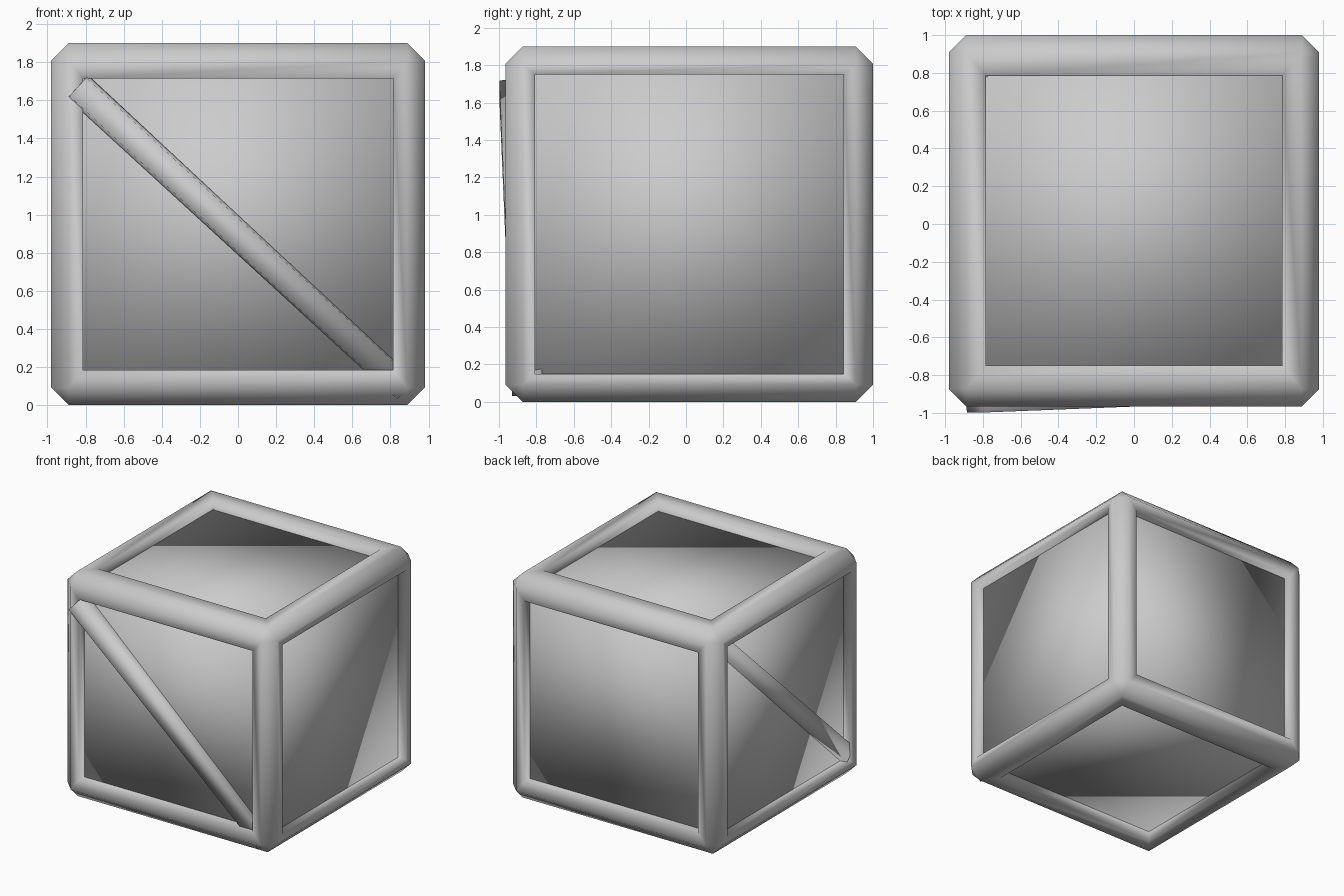
import bpy, bmesh
from mathutils import Vector, Matrix

old = bpy.data.objects.get("Cube")
if old:
    bpy.data.objects.remove(old, do_unlink=True)

grey = bpy.data.materials.new("plain_grey")
grey.use_nodes = True
COLOUR = (0.6, 0.6, 0.6, 1)
grey.diffuse_color = COLOUR
grey.node_tree.nodes["Principled BSDF"].inputs["Base Color"].default_value = COLOUR

MID = Vector((0, 0.0175, 0.95))          # crate centre
OUTER = Vector((0.98, 0.9825, 0.95))     # half size of the frame
PANEL = Vector((0.905, 0.9025, 0.863))   # half size of the inner box
CHAMFER = 0.092
WALL = 0.13                              # depth of the frame's inner walls
# Rim width along x, y, z for the faces looking along x, y and z
RIMS = [(0, 0.157, 0.15), (0.167, 0, 0.185), (0.195, 0.215, 0)]


def finish(name, bm):
    bmesh.ops.recalc_face_normals(bm, faces=bm.faces)
    for f in bm.faces:
        f.smooth = True
    mesh = bpy.data.meshes.new(name)
    bm.to_mesh(mesh)
    bm.free()
    mesh.materials.append(grey)
    ob = bpy.data.objects.new(name, mesh)
    bpy.context.collection.objects.link(ob)


def box(half):
    bm = bmesh.new()
    bmesh.ops.create_cube(bm, size=2)
    bmesh.ops.scale(bm, verts=bm.verts, vec=half)
    return bm


# Inner box with soft normals across its edges
bm = box(PANEL)
bmesh.ops.translate(bm, verts=bm.verts, vec=MID)
finish("inner_box", bm)

# Chamfered frame with an opening in each side
bm = box(OUTER)
bmesh.ops.bevel(bm, geom=bm.edges[:], offset=CHAMFER, offset_type='OFFSET',
                segments=1, profile=0.5, affect='EDGES')
bm.normal_update()
sides = [f for f in bm.faces if max(abs(c) for c in f.normal) > 0.99]
for f in sides:
    normal = f.normal.copy()
    axis = max(range(3), key=lambda i: abs(normal[i]))
    bmesh.ops.inset_individual(bm, faces=[f], thickness=0.05)
    for v in f.verts:
        for i in range(3):
            if i != axis:
                v.co[i] = (OUTER[i] - RIMS[axis][i]) * (1 if v.co[i] > 0 else -1)
    bmesh.ops.inset_individual(bm, faces=[f], thickness=0.001)
    bmesh.ops.translate(bm, verts=f.verts, vec=-normal * WALL)
bmesh.ops.delete(bm, geom=sides, context='FACES')
bmesh.ops.translate(bm, verts=bm.verts, vec=MID)
finish("frame", bm)


def brace(name, a, b, outward):
    """Bar with a flat outer face running from a to b and flared flanks."""
    along = (b - a).normalized()
    out = (outward - along * outward.dot(along)).normalized()
    side = along.cross(out)
    section = [(0.065, 0), (0.088, -0.16), (-0.088, -0.16), (-0.065, 0)]
    bm = bmesh.new()
    ends = [[bm.verts.new(p + side * s + out * d) for s, d in section]
            for p in (a, b)]
    for i in range(4):
        j = (i + 1) % 4
        bm.faces.new((ends[0][i], ends[0][j], ends[1][j], ends[1][i]))
    for end in ends:
        bm.faces.new(end)
    finish(name, bm)


# Diagonal braces on two neighbouring sides
brace("front_brace", Vector((-0.84, -0.998, 1.67)), Vector((0.88, -0.93, 0.08)),
      Vector((0, -1, 0)))
brace("side_brace", Vector((-0.935, 0.86, 1.77)), Vector((-0.965, -0.82, 0.2)),
      Vector((-1, 0, 0)))
